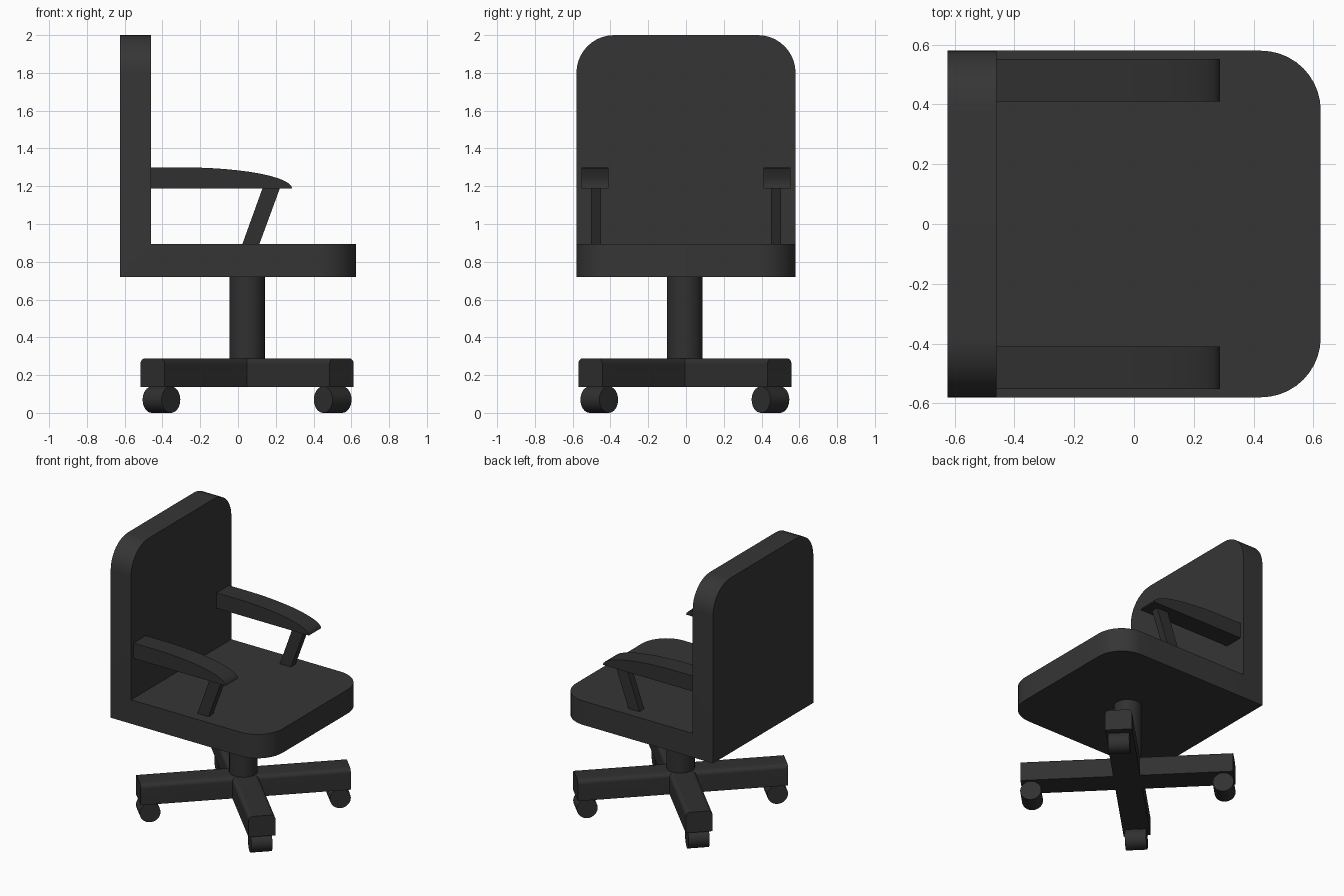
import bpy, bmesh, math

if "Cube" in bpy.data.objects:
    bpy.data.objects.remove(bpy.data.objects["Cube"])

CX, CY = 0.048, -0.006      # centre of the swivel base


def make_mat(name, v):
    m = bpy.data.materials.new(name)
    m.diffuse_color = (v, v, v, 1)
    m.use_nodes = True
    m.node_tree.nodes["Principled BSDF"].inputs["Base Color"].default_value = m.diffuse_color
    return m


CUSHION = make_mat("charcoal_cushion", 0.036)
PLASTIC = make_mat("charcoal_plastic", 0.03)


def finish(ob, mat):
    ob.data.materials.append(mat)
    bpy.ops.object.select_all(action='DESELECT')
    ob.select_set(True)
    bpy.context.view_layer.objects.active = ob
    bpy.ops.object.shade_smooth_by_angle(angle=math.radians(30))


def prism(name, profile, y0, y1, mat, bevel=None, radius=0.0):
    """Extrude an XZ profile along y; optionally round edges picked by bevel(mid, direction)."""
    bm = bmesh.new()
    face = bm.faces.new([bm.verts.new((x, y0, z)) for x, z in profile])
    ext = bmesh.ops.extrude_face_region(bm, geom=[face])["geom"]
    bmesh.ops.translate(bm, vec=(0, y1 - y0, 0),
                        verts=[v for v in ext if isinstance(v, bmesh.types.BMVert)])
    if bevel:
        edges = [e for e in bm.edges
                 if bevel((e.verts[0].co + e.verts[1].co) / 2, e.verts[1].co - e.verts[0].co)]
        bmesh.ops.bevel(bm, geom=edges, offset=radius, segments=10,
                        profile=0.5, affect='EDGES')
    bmesh.ops.recalc_face_normals(bm, faces=bm.faces)
    me = bpy.data.meshes.new(name)
    bm.to_mesh(me)
    bm.free()
    ob = bpy.data.objects.new(name, me)
    bpy.context.collection.objects.link(ob)
    finish(ob, mat)
    return ob


def cylinder(name, r, depth, loc, rot=(0, 0, 0)):
    bpy.ops.mesh.primitive_cylinder_add(vertices=32, radius=r, depth=depth,
                                        location=loc, rotation=rot)
    ob = bpy.context.object
    ob.name = name
    finish(ob, PLASTIC)
    return ob


def mirror_y(ob):
    mod = ob.modifiers.new("mirror", 'MIRROR')
    mod.use_axis = (False, True, False)


# Seat and backrest: one L-shaped shell with rounded front and top corners
def outer_corner(mid, d):
    front = mid.x > 0.6 and abs(d.z) > 0.1
    top = mid.z > 1.95 and abs(d.x) > 0.1
    return front or top


L_SHAPE = [(-0.625, 0.72), (0.625, 0.72), (0.625, 0.895),
           (-0.46, 0.895), (-0.46, 2.0), (-0.625, 2.0)]
prism("seat_and_backrest", L_SHAPE, -0.58, 0.58, CUSHION, outer_corner, 0.2)

# Armrests: flat underneath, elliptical top tapering to the front
arm = [(-0.46, 1.187), (-0.46, 1.3)]
for i in range(13):
    a = math.radians(90 - 90 * i / 12)
    arm.append((-0.3 + 0.587 * math.cos(a), 1.187 + 0.113 * math.sin(a)))
mirror_y(prism("armrests", arm, 0.41, 0.552, PLASTIC))

# Slanted armrest supports
post = [(0.02, 0.885), (0.11, 0.885), (0.222, 1.19), (0.13, 1.19)]
mirror_y(prism("armrest_supports", post, 0.45, 0.503, PLASTIC))

# Central column
cylinder("column", 0.094, 0.47, (CX, CY, 0.495))

# Crossed base bars with rounded upper edges
BAR = [(-0.09, 0.138), (0.09, 0.138), (0.09, 0.288), (-0.09, 0.288)]
for i, angle in enumerate((45, -45)):
    bar = prism(f"base_bar_{i + 1}", BAR, -0.708, 0.708, PLASTIC,
                lambda mid, d: mid.z > 0.28 and abs(d.y) > 0.5, 0.03)
    bar.location = (CX, CY, 0)
    bar.rotation_euler.z = math.radians(angle)

# Casters: rollers lying across the end of each arm
for i in range(4):
    a = math.radians(45 + 90 * i)
    cylinder(f"caster_{i + 1}", 0.07, 0.142,
             (CX + 0.641 * math.cos(a), CY + 0.641 * math.sin(a), 0.07),
             (math.pi / 2, 0, a))
